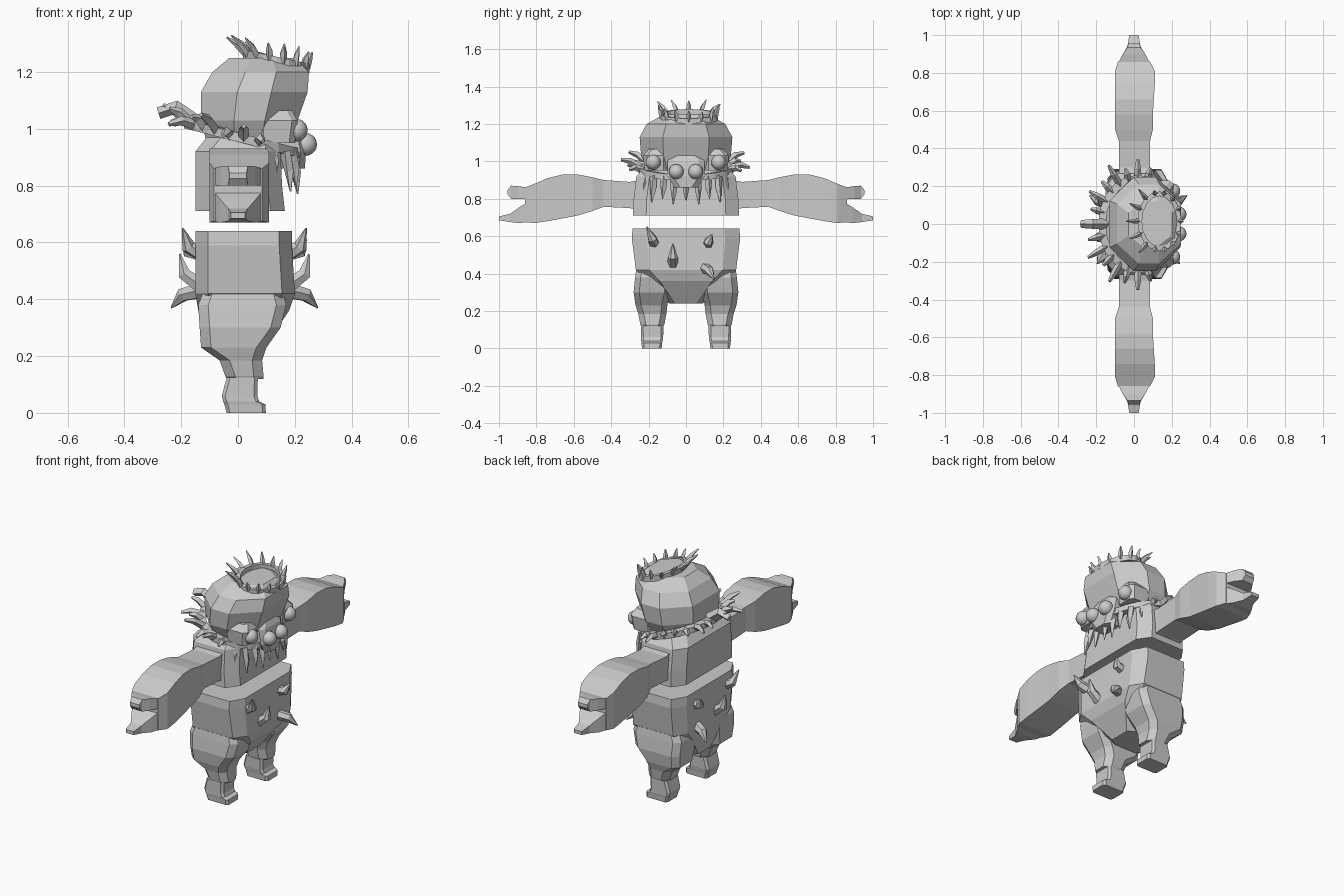
import bpy, bmesh, math, random
from mathutils import Vector

if "Cube" in bpy.data.objects:
    bpy.data.objects.remove(bpy.data.objects["Cube"])

random.seed(4)
grey = bpy.data.materials.new("stone_grey")
grey.diffuse_color = (0.6, 0.6, 0.6, 1)
grey.use_nodes = True
grey.node_tree.nodes["Principled BSDF"].inputs["Base Color"].default_value = grey.diffuse_color


def finish(name, bm, mirror=False):
    bmesh.ops.recalc_face_normals(bm, faces=bm.faces)
    me = bpy.data.meshes.new(name)
    bm.to_mesh(me)
    bm.free()
    me.materials.append(grey)
    ob = bpy.data.objects.new(name, me)
    bpy.context.collection.objects.link(ob)
    if mirror:
        ob.modifiers.new("mirror", "MIRROR").use_axis = (False, True, False)
    return ob


def add_loft(bm, rings, caps=True, closed=False):
    """Skin a list of equal-length point rings."""
    rows = [[bm.verts.new(p) for p in r] for r in rings]
    n = len(rows[0])
    pairs = list(zip(rows, rows[1:]))
    if closed:
        pairs.append((rows[-1], rows[0]))
    for a, b in pairs:
        for i in range(n):
            j = (i + 1) % n
            bm.faces.new((a[i], a[j], b[j], b[i]))
    if caps and not closed:
        bm.faces.new(rows[0])
        bm.faces.new(rows[-1])


def loft(name, rings, mirror=False):
    bm = bmesh.new()
    add_loft(bm, rings)
    return finish(name, bm, mirror)


def octagon(z, x0, x1, y0, y1, cx, cy):
    """Horizontal rectangle with cut corners."""
    return [(x0 + cx, y0, z), (x1 - cx, y0, z), (x1, y0 + cy, z), (x1, y1 - cy, z),
            (x1 - cx, y1, z), (x0 + cx, y1, z), (x0, y1 - cy, z), (x0, y0 + cy, z)]


def slab(y, z0, z1, x0, x1):
    """Upright rectangle across a limb running along y."""
    return [(x0, y, z0), (x1, y, z0), (x1, y, z1), (x0, y, z1)]


def add_spike(bm, path, r, tip=0.15, sides=5):
    """Curved tapering horn along three points."""
    path = [Vector(p) for p in path]
    rings = []
    for i, p in enumerate(path):
        d = (path[min(i + 1, 2)] - path[max(i - 1, 0)]).normalized()
        u = d.cross(Vector((0, 0, 1)))
        u = u.normalized() if u.length > 0.05 else Vector((0, 1, 0))
        v = d.cross(u)
        rad = r * (1, 0.85, tip)[i]
        rings.append([p + rad * (math.cos(a) * u + math.sin(a) * v)
                      for a in (math.tau * k / sides for k in range(sides))])
    add_loft(bm, rings)


# Lower body
loft("lower_body", [octagon(z, x0, x1, -h, h, 0.045, c) for z, x0, x1, h, c in (
    (0.64, -0.15, 0.19, 0.285, 0.08), (0.59, -0.15, 0.19, 0.29, 0.08),
    (0.42, -0.15, 0.20, 0.268, 0.07), (0.36, -0.14, 0.18, 0.20, 0.06),
    (0.24, -0.12, 0.10, 0.09, 0.03))])

# Legs and feet
loft("leg", [octagon(z, x0, x1, y0, y1, 0.035, 0.03) for z, x0, x1, y0, y1 in (
    (0.46, -0.11, 0.15, 0.10, 0.26), (0.38, -0.14, 0.17, 0.085, 0.272),
    (0.30, -0.135, 0.15, 0.085, 0.28), (0.23, -0.13, 0.10, 0.10, 0.27),
    (0.185, -0.065, 0.085, 0.105, 0.255), (0.13, -0.045, 0.09, 0.115, 0.245),
    (0.12, -0.04, 0.09, 0.12, 0.24))], True)
loft("foot", [octagon(z, x0, x1, y0, y1, 0.012, 0.012) for z, x0, x1, y0, y1 in (
    (0.125, -0.04, 0.07, 0.12, 0.242), (0.06, -0.057, 0.068, 0.122, 0.24),
    (0.04, -0.052, 0.075, 0.125, 0.24), (0.03, -0.048, 0.097, 0.127, 0.238),
    (0.0, -0.04, 0.098, 0.13, 0.235))], True)

# Upper torso
loft("torso", [octagon(z, x0, x1, -h, h, 0.05, 0.07) for z, x0, x1, h in (
    (0.71, -0.15, 0.165, 0.283), (0.80, -0.15, 0.155, 0.28),
    (0.92, -0.15, 0.15, 0.265), (0.97, -0.11, 0.14, 0.22))])

# Arms with an upper and a lower claw
loft("arm", [slab(*s) for s in (
    (0.20, 0.73, 0.91, -0.08, 0.09), (0.30, 0.75, 0.89, -0.08, 0.085),
    (0.44, 0.757, 0.90, -0.08, 0.085), (0.50, 0.735, 0.915, -0.10, 0.10),
    (0.58, 0.71, 0.93, -0.10, 0.10), (0.66, 0.695, 0.93, -0.10, 0.105),
    (0.74, 0.68, 0.91, -0.10, 0.11), (0.81, 0.67, 0.88, -0.10, 0.11),
    (0.86, 0.675, 0.86, -0.085, 0.085))], True)
loft("upper_claw", [slab(*s) for s in (
    (0.85, 0.80, 0.86, -0.085, 0.085), (0.90, 0.80, 0.868, -0.06, 0.06),
    (0.935, 0.80, 0.87, -0.035, 0.035), (0.955, 0.825, 0.845, -0.03, 0.03))], True)
loft("lower_claw", [slab(*s) for s in (
    (0.85, 0.675, 0.78, -0.085, 0.085), (0.89, 0.67, 0.755, -0.065, 0.065),
    (0.94, 0.675, 0.72, -0.035, 0.035), (1.0, 0.685, 0.705, -0.025, 0.025))], True)

# Head
loft("head", [octagon(z, x0, x1, -h, h, (x1 - x0) * 0.34, h * 0.5) for z, x0, x1, h in (
    (0.95, -0.11, 0.18, 0.20), (1.03, -0.13, 0.21, 0.24), (1.13, -0.13, 0.245, 0.248),
    (1.20, -0.09, 0.25, 0.21), (1.25, -0.03, 0.20, 0.12))])

# Snout and cheek blocks
loft("snout", [octagon(z, x0, x1, -h, h, 0.02, 0.03) for z, x0, x1, h in (
    (1.04, 0.10, 0.205, 0.07), (1.0, 0.10, 0.225, 0.10), (0.92, 0.10, 0.24, 0.10),
    (0.86, 0.13, 0.235, 0.06))])
loft("cheek", [octagon(z, x0, x1, y0, y1, 0.02, 0.02) for z, x0, x1, y0, y1 in (
    (1.065, 0.08, 0.19, 0.11, 0.20), (1.03, 0.07, 0.21, 0.10, 0.23),
    (0.95, 0.07, 0.20, 0.10, 0.22))], True)

# Round eyes and nose bulbs
for name, c, r in (("eye", (0.205, 0.175, 0.995), 0.04),
                   ("nose_bulb", (0.238, 0.052, 0.945), 0.04)):
    bm = bmesh.new()
    bmesh.ops.create_uvsphere(bm, u_segments=16, v_segments=10, radius=r)
    bmesh.ops.translate(bm, verts=bm.verts, vec=c)
    ob = finish(name, bm, True)
    for p in ob.data.polygons:
        p.use_smooth = True


def ring_point(cx, cy, rx, ry, z, slope, a):
    x = rx * math.cos(a)
    return Vector((cx + x, cy + ry * math.sin(a), z + slope * x))


def band(name, n, half_w, half_h, *ring):
    """Tilted oval band."""
    bm = bmesh.new()
    rows = []
    for k in range(n):
        a = math.tau * k / n
        p = ring_point(*ring, a)
        o = Vector((math.cos(a), math.sin(a), 0)) * half_w
        up = Vector((0, 0, half_h))
        rows.append([p - o - up, p + o - up, p + o + up, p - o + up])
    add_loft(bm, rows, closed=True)
    return finish(name, bm)


# Tilted collar with hooked spikes
collar = (0.02, 0, 0.19, 0.24, 0.965, -0.28)
band("collar", 20, 0.02, 0.016, *collar)
bm = bmesh.new()
for k in range(24):
    a = math.tau * k / 24
    if math.cos(a) > 0.45:
        continue
    p = ring_point(*collar, a)
    o = Vector((math.cos(a), math.sin(a), 0))
    s = random.uniform(0.8, 1.1) * (0.7 if k % 2 else 1)
    lift = random.uniform(-0.03, 0.05)
    add_spike(bm, (p, p + o * 0.06 * s + Vector((0, 0, 0.025 + lift * 0.5)),
                   p + o * 0.11 * s + Vector((0, 0, 0.02 + lift))), 0.02, 0.4, 4)
add_spike(bm, ((-0.15, 0, 1.02), (-0.22, 0, 1.075), (-0.28, 0, 1.055)), 0.03, 0.7, 4)
finish("collar_spikes", bm)

# Hanging beard spikes
bm = bmesh.new()
for y, x, z in ((0, 0.20, 0.79), (0.065, 0.205, 0.77), (0.12, 0.20, 0.80),
                (0.175, 0.18, 0.78), (0.215, 0.13, 0.85)):
    for s in ((1, -1) if y else (1,)):
        add_spike(bm, ((x - 0.015, s * y, 0.92), (x, s * y, (0.92 + z) / 2),
                       (x + 0.005, s * y * 1.05, z)), 0.02, 0.15, 4)
finish("beard_spikes", bm)

# Tilted crown with spikes
crown = (0.135, 0.015, 0.105, 0.145, 1.238, -0.24)
band("crown", 16, 0.012, 0.016, *crown)
bm = bmesh.new()
for k in range(14):
    a = math.tau * k / 14
    p = ring_point(*crown, a)
    o = Vector((math.cos(a), math.sin(a), 0))
    h = random.uniform(0.045, 0.07)
    reach = 0.07 if math.cos(a) < -0.5 else 0.022
    add_spike(bm, (p, p + o * reach * 0.45 + Vector((0, 0, h * 0.55)),
                   p + o * reach + Vector((0, 0, h))), 0.014, 0.2, 4)
finish("crown_spikes", bm)

# Horns on the belly and on the back
horns = (((0.17, -0.17, 0.56), (0.22, -0.18, 0.585), (0.24, -0.21, 0.65)),
         ((0.18, -0.07, 0.45), (0.235, -0.07, 0.49), (0.25, -0.07, 0.56)),
         ((0.17, 0.12, 0.56), (0.22, 0.12, 0.57), (0.24, 0.14, 0.61)),
         ((0.18, 0.10, 0.43), (0.24, 0.125, 0.415), (0.28, 0.15, 0.37)))
for name, flip in (("belly_horns", False), ("back_horns", True)):
    bm = bmesh.new()
    for h in horns:
        add_spike(bm, [(0.045 - x if flip else x, y, z) for x, y, z in h], 0.03, 0.1, 6)
    finish(name, bm)
